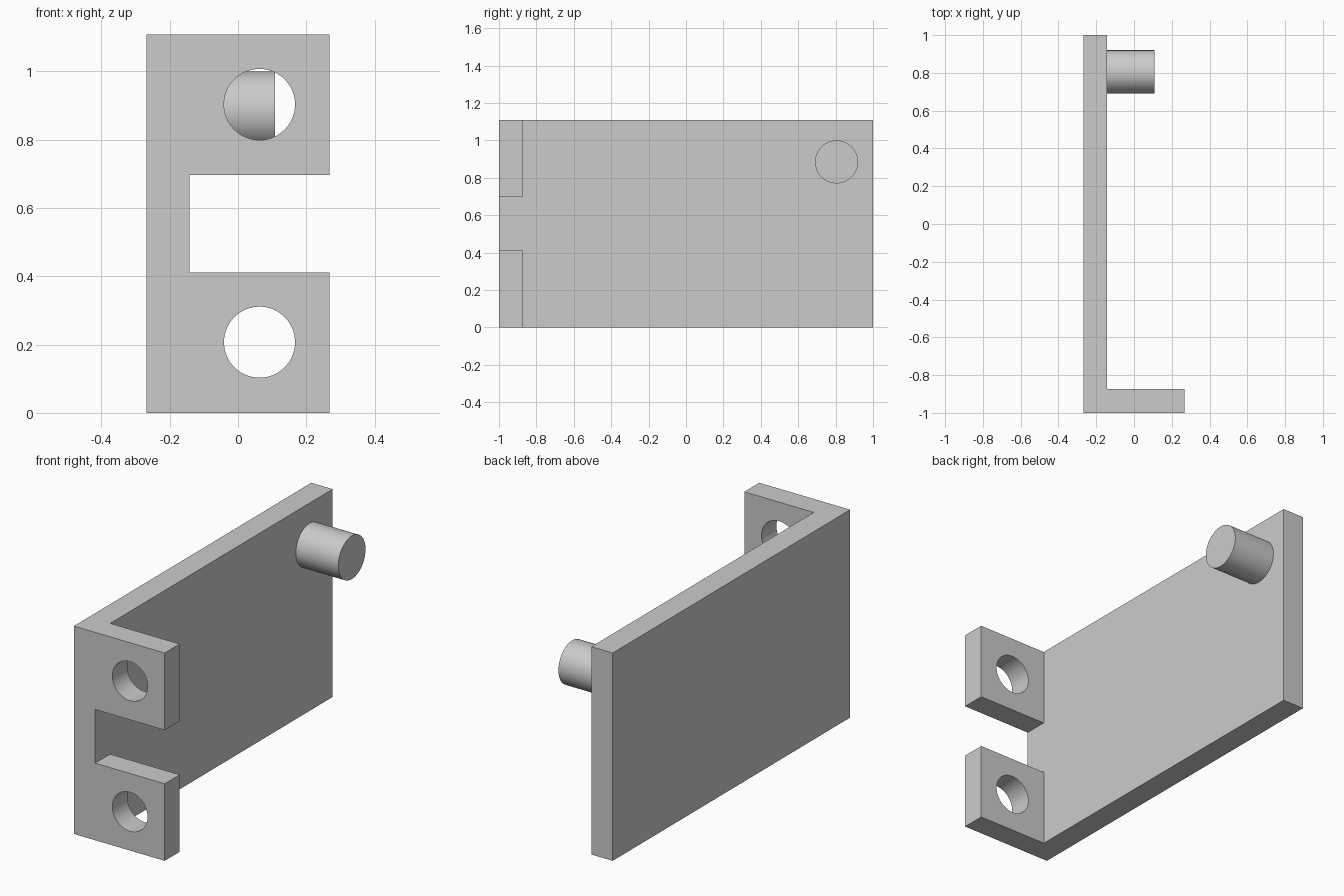
import bpy, bmesh, math
from mathutils import Vector

cube = bpy.data.objects.get("Cube")
if cube:
    bpy.data.objects.remove(cube, do_unlink=True)

# Overall sizes
HALF_X, WALL_X = 0.268, -0.142
TAB_BACK = -0.874
LEVELS = (0, 0.411, 0.697, 1.108)

grey = bpy.data.materials.new("plain grey")
grey.use_nodes = True
color = (0.6, 0.6, 0.6, 1)
grey.diffuse_color = color
grey.node_tree.nodes["Principled BSDF"].inputs["Base Color"].default_value = color


def cylinder(name, radius, length, center, rotation):
    bpy.ops.mesh.primitive_cylinder_add(vertices=64, radius=radius, depth=length,
                                        location=center, rotation=rotation)
    obj = bpy.context.object
    obj.name = name
    obj.data.materials.append(grey)
    bpy.ops.object.shade_smooth_by_angle(angle=math.radians(30))
    return obj


# Wall plate as stacked rings, with the front tabs extruded sideways from it
bm = bmesh.new()
outline = [(-HALF_X, -1), (WALL_X, -1), (WALL_X, TAB_BACK), (WALL_X, 1), (-HALF_X, 1)]
rings = [[bm.verts.new((x, y, z)) for x, y in outline] for z in LEVELS]
bm.faces.new(reversed(rings[0]))
bm.faces.new(rings[-1])
tab_roots = []
for low, high in zip(rings, rings[1:]):
    for i in range(len(outline)):
        j = (i + 1) % len(outline)
        face = bm.faces.new((low[i], low[j], high[j], high[i]))
        if i == 1 and low is not rings[1]:
            tab_roots.append(face)
for root in tab_roots:
    new = bmesh.ops.extrude_discrete_faces(bm, faces=[root])["faces"]
    bmesh.ops.translate(bm, vec=Vector((HALF_X - WALL_X, 0, 0)),
                        verts=list({v for f in new for v in f.verts}))
bmesh.ops.recalc_face_normals(bm, faces=bm.faces)
bmesh.ops.dissolve_limit(bm, angle_limit=0.01, verts=bm.verts, edges=bm.edges)
mesh = bpy.data.meshes.new("bracket")
bm.to_mesh(mesh)
bm.free()
bracket = bpy.data.objects.new("bracket", mesh)
bpy.context.collection.objects.link(bracket)
mesh.materials.append(grey)

# Round mounting holes through both tabs
for z in (0.207, 0.903):
    cutter = cylinder("hole_cutter", 0.104, 0.3, (0.063, -0.937, z), (math.pi / 2, 0, 0))
    cutter.hide_render = True
    bpy.context.view_layer.objects.active = bracket
    cut = bracket.modifiers.new("hole", "BOOLEAN")
    cut.operation = "DIFFERENCE"
    cut.solver = "EXACT"
    cut.object = cutter
    bpy.ops.object.modifier_apply(modifier=cut.name)
    bpy.data.objects.remove(cutter, do_unlink=True)

bpy.ops.object.select_all(action="DESELECT")
bracket.select_set(True)
bpy.context.view_layer.objects.active = bracket
bpy.ops.object.shade_smooth_by_angle(angle=math.radians(30))

# Pin standing on the inner wall, sunk slightly into it
pin_start, pin_end = WALL_X - 0.03, 0.108
cylinder("pin", 0.115, pin_end - pin_start,
         ((pin_start + pin_end) / 2, 0.805, 0.885), (0, math.pi / 2, 0))
